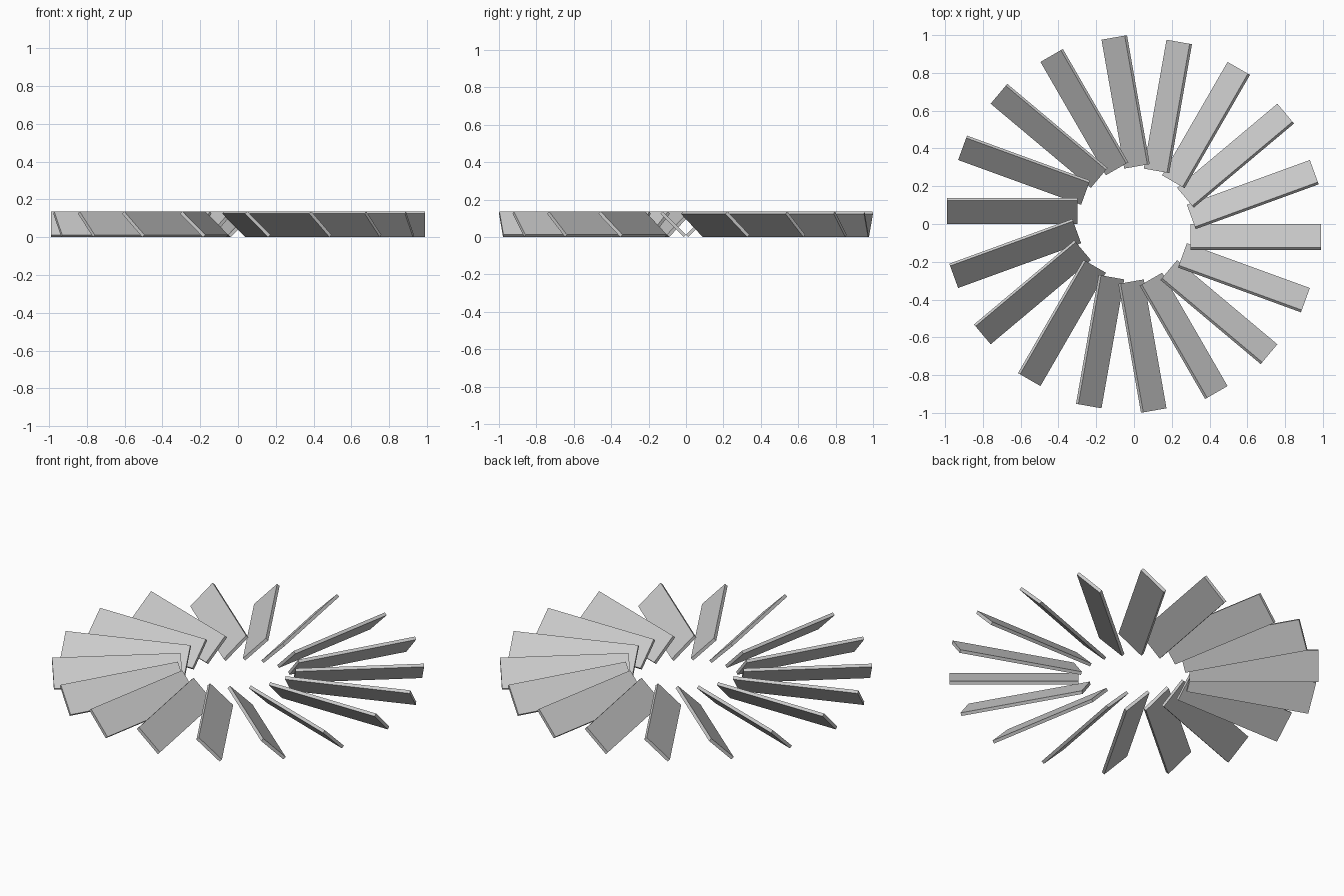
import bpy, math

if "Cube" in bpy.data.objects:
    bpy.data.objects.remove(bpy.data.objects["Cube"])

BLADES = 18
R_IN, R_OUT = 0.298, 0.991
WIDTH, THICK = 0.176, 0.018
PITCH = math.radians(45)

# Pitched rectangular section (y, z): rises towards -y, one corner over the radial line
c, s = math.cos(PITCH), math.sin(PITCH)
section = [(-THICK * s, 0.0),
           (0.0, THICK * c),
           (-WIDTH * c, WIDTH * s + THICK * c),
           (-WIDTH * c - THICK * s, WIDTH * s)]

# Blade mesh: section extruded along the radius
verts = [(x, y, z) for x in (R_IN, R_OUT) for y, z in section]
faces = [(3, 2, 1, 0), (4, 5, 6, 7)]
faces += [(i, (i + 1) % 4, (i + 1) % 4 + 4, i + 4) for i in range(4)]
mesh = bpy.data.meshes.new("fan_blade")
mesh.from_pydata(verts, [], faces)
mesh.update()

# Ring of blades sharing the one mesh
for i in range(BLADES):
    blade = bpy.data.objects.new(f"fan_blade_{i + 1:02d}", mesh)
    blade.rotation_euler.z = math.tau * i / BLADES
    bpy.context.collection.objects.link(blade)
